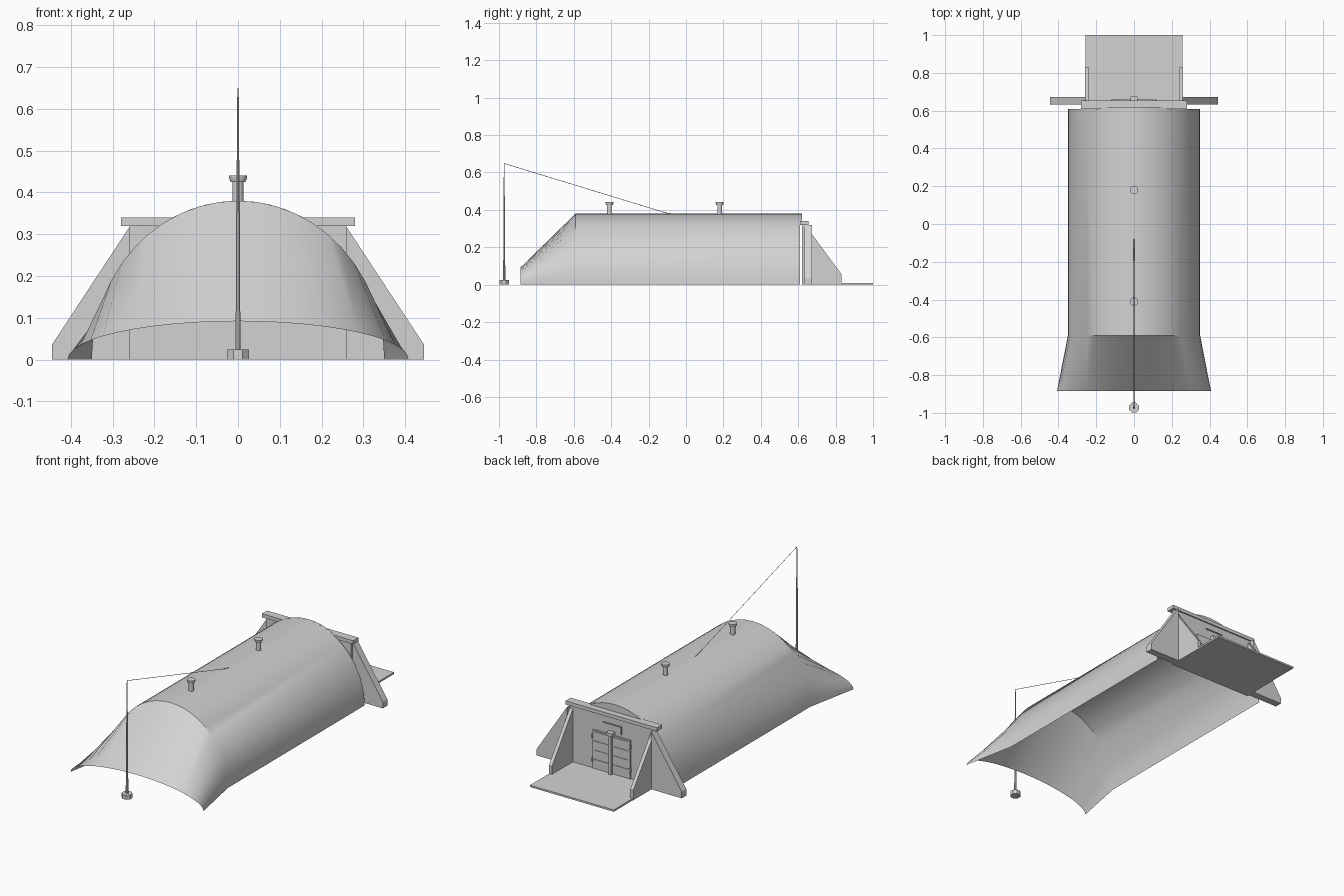
import bpy, bmesh, math
from mathutils import Vector

cube = bpy.data.objects.get("Cube")
if cube:
    bpy.data.objects.remove(cube, do_unlink=True)

concrete = bpy.data.materials.new("light grey")
concrete.use_nodes = True
GREY = (0.65, 0.65, 0.65, 1)
concrete.diffuse_color = GREY
concrete.node_tree.nodes["Principled BSDF"].inputs["Base Color"].default_value = GREY


def finish(name, bm, smooth=False, fix=True):
    if fix:
        bmesh.ops.recalc_face_normals(bm, faces=bm.faces)
    mesh = bpy.data.meshes.new(name)
    bm.to_mesh(mesh)
    bm.free()
    obj = bpy.data.objects.new(name, mesh)
    bpy.context.collection.objects.link(obj)
    mesh.materials.append(concrete)
    if smooth:
        bpy.ops.object.select_all(action='DESELECT')
        obj.select_set(True)
        bpy.context.view_layer.objects.active = obj
        bpy.ops.object.shade_smooth_by_angle(angle=math.radians(30))
    return obj


def box(name, x0, x1, y0, y1, z0, z1):
    bm = bmesh.new()
    bmesh.ops.create_cube(bm, size=1)
    for v in bm.verts:
        v.co = Vector(((x0 + x1) / 2 + v.co.x * (x1 - x0),
                       (y0 + y1) / 2 + v.co.y * (y1 - y0),
                       (z0 + z1) / 2 + v.co.z * (z1 - z0)))
    return finish(name, bm)


def slab(name, points, thickness):
    """Solid plate: outline points pushed along the thickness vector."""
    bm = bmesh.new()
    face = bm.faces.new([bm.verts.new(p) for p in points])
    moved = bmesh.ops.extrude_face_region(bm, geom=[face])["geom"]
    bmesh.ops.translate(bm, vec=thickness,
                        verts=[g for g in moved if isinstance(g, bmesh.types.BMVert)])
    return finish(name, bm)


def turned(name, x, y, profile, sides, smooth=True):
    """Closed round part from (radius, height) rings."""
    bm = bmesh.new()
    rings = []
    for r, z in profile:
        rings.append([bm.verts.new((x + r * math.cos(math.tau * (i + 0.5) / sides),
                                    y + r * math.sin(math.tau * (i + 0.5) / sides), z))
                      for i in range(sides)])
    for a, b in zip(rings, rings[1:]):
        for i in range(sides):
            j = (i + 1) % sides
            bm.faces.new((a[i], a[j], b[j], b[i]))
    bm.faces.new(rings[0])
    bm.faces.new(rings[-1])
    return finish(name, bm, smooth)


# Vaulted shell: straight barrel with a flared, sloping front
SEGMENTS = 24
W, H, BACK = 0.35, 0.38, 0.61
bm = bmesh.new()
arches = []
for y, w, h in ((-0.885, 0.408, 0.092), (-0.59, W, H), (BACK, W, H)):
    arches.append([bm.verts.new((w * math.cos(math.pi * i / SEGMENTS), y,
                                 h * math.sin(math.pi * i / SEGMENTS)))
                   for i in range(SEGMENTS + 1)])
for a, b in zip(arches, arches[1:]):
    for i in range(SEGMENTS):
        bm.faces.new((a[i], b[i], b[i + 1], a[i + 1]))
for f in bm.faces:
    f.normal_update()
    if f.normal.z < 0:
        f.normal_flip()
finish("vault_shell", bm, smooth=True, fix=False)

# Arched infill closing the vault above the head beam
half = math.acos(0.44)
arc = [(W * math.sin(t), BACK, H * math.cos(t))
       for t in (half * 0.5 * (i / 5 - 1) for i in range(11))]
slab("arched_infill", [(-0.16, BACK, 0.33)] + arc + [(0.16, BACK, 0.33)], (0, 0.01, 0))

# Head wall, beam and apron
box("head_wall", -0.26, 0.26, 0.62, 0.648, 0, 0.32)
box("head_beam", -0.28, 0.28, 0.61, 0.655, 0.32, 0.34)
box("apron", -0.257, 0.257, 0.64, 1.0, 0, 0.01)

# Side wings and buttresses, mirrored
for side, s in (("left", 1), ("right", -1)):
    slab(side + "_wing", [(s * x, 0.633, z) for x, z in
                          ((0.258, 0), (0.445, 0), (0.445, 0.036), (0.258, 0.32))],
         (0, 0.04, 0))
    slab(side + "_buttress", [(s * 0.24, y, z) for y, z in
                              ((0.64, 0), (0.832, 0), (0.832, 0.055), (0.64, 0.315))],
         (s * 0.019, 0, 0))

    # Door leaf with raised panels and hinges
    x0, x1 = sorted((s * 0.003, s * 0.115))
    box(side + "_door", x0, x1, 0.647, 0.655, 0.012, 0.225)
    for row in range(4):
        z = 0.02 + row * 0.051
        box(f"{side}_door_panel_{row}", x0 + 0.008, x1 - 0.008, 0.654, 0.658, z, z + 0.044)
    for z in (0.05, 0.18):
        hx = s * 0.115
        box(side + "_hinge", hx - 0.004, hx + 0.004, 0.647, 0.661, z, z + 0.02)

# Door post, latch head and conduit
box("door_post", -0.008, 0.008, 0.647, 0.667, 0.01, 0.225)
box("latch_head", -0.018, 0.018, 0.647, 0.675, 0.225, 0.243)
box("conduit_rail", -0.06, 0.05, 0.647, 0.654, 0.28, 0.285)
box("conduit_drop", -0.06, -0.055, 0.647, 0.654, 0.24, 0.28)

# Roof vents
for i, y in enumerate((-0.41, 0.18)):
    turned(f"roof_vent_{i}", 0, y, [(0.013, 0.36), (0.013, 0.425), (0.018, 0.425),
                                    (0.022, 0.435), (0.022, 0.441), (0.012, 0.441)], 16)

# Mast with footing
MAST = -0.972
turned("mast_footing", 0, MAST, [(0.028, 0), (0.028, 0.024)], 8, smooth=False)
turned("mast", 0, MAST, [(0.007, 0.02), (0.007, 0.06), (0.0055, 0.13), (0.005, 0.3),
                         (0.004, 0.47), (0.003, 0.48), (0.0025, 0.6), (0.0015, 0.65)], 8)

# Aerial wire from mast tip to the roof
curve = bpy.data.curves.new("aerial_wire", 'CURVE')
curve.dimensions = '3D'
curve.bevel_depth = 0.0014
curve.bevel_resolution = 0
curve.use_fill_caps = True
spline = curve.splines.new('POLY')
path = [(0, MAST, 0.648), (0, -0.13, 0.391), (0, -0.1, 0.383), (0, -0.08, 0.381)]
spline.points.add(len(path) - 1)
for point, co in zip(spline.points, path):
    point.co = (*co, 1)
curve.materials.append(concrete)
wire = bpy.data.objects.new("aerial_wire", curve)
bpy.context.collection.objects.link(wire)
